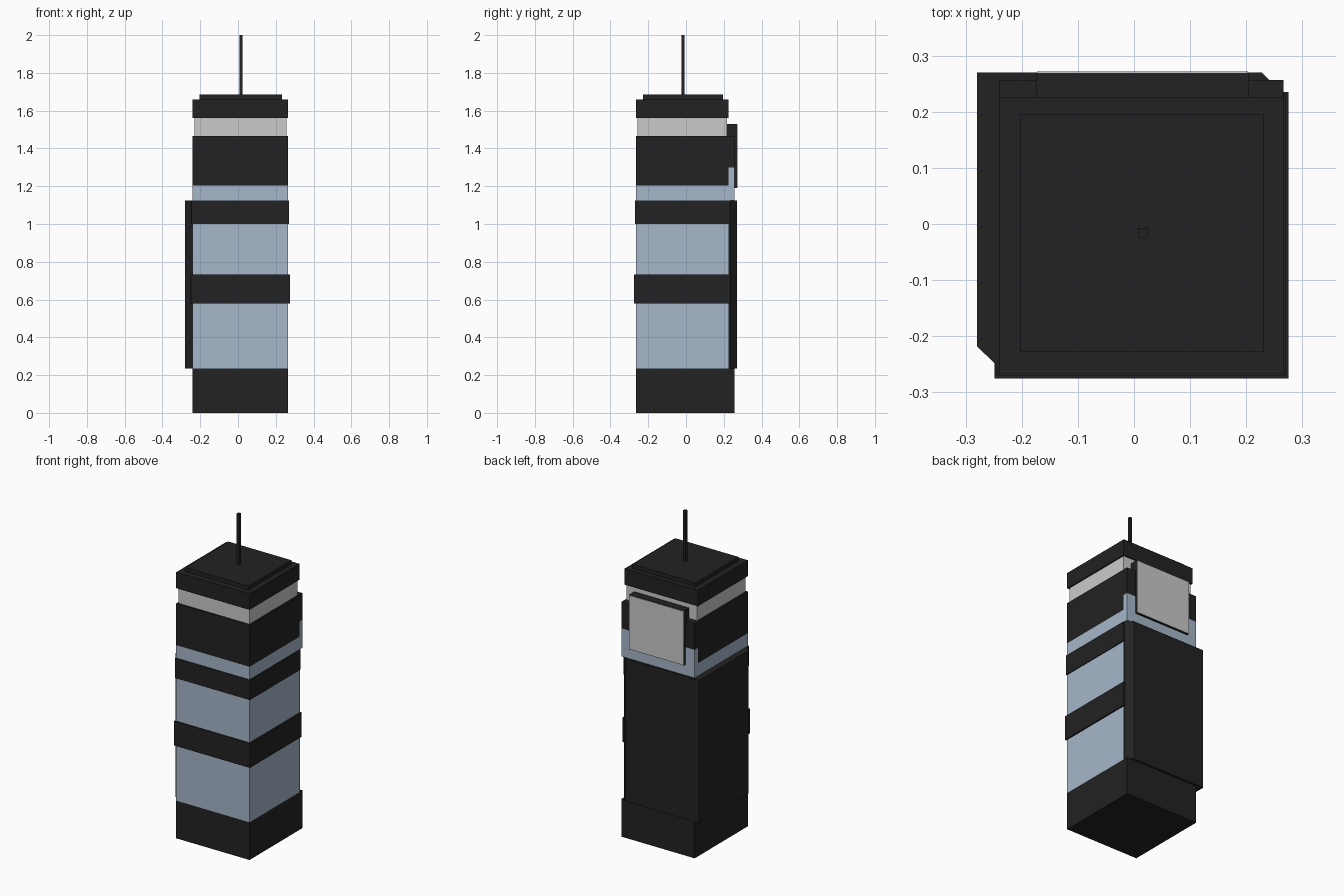
import bpy
import bmesh

cube = bpy.data.objects.get("Cube")
if cube:
    bpy.data.objects.remove(cube, do_unlink=True)


def make_material(name, colour):
    mat = bpy.data.materials.new(name)
    mat.use_nodes = True
    mat.diffuse_color = (*colour, 1)
    mat.node_tree.nodes["Principled BSDF"].inputs["Base Color"].default_value = (*colour, 1)
    return mat


black = make_material("black cladding", (0.016, 0.016, 0.016))
glass = make_material("pale blue glass", (0.38, 0.47, 0.59))
white = make_material("light grey panel", (0.59, 0.59, 0.59))


def prism(name, outline, z0, z1, mat):
    """Extrude a plan outline from z0 up to z1."""
    bm = bmesh.new()
    base = bm.faces.new([bm.verts.new((x, y, z0)) for x, y in outline])
    top = bmesh.ops.extrude_face_region(bm, geom=[base])["geom"]
    verts = [v for v in top if isinstance(v, bmesh.types.BMVert)]
    bmesh.ops.translate(bm, verts=verts, vec=(0, 0, z1 - z0))
    bmesh.ops.recalc_face_normals(bm, faces=bm.faces)
    mesh = bpy.data.meshes.new(name)
    bm.to_mesh(mesh)
    bm.free()
    mesh.materials.append(mat)
    obj = bpy.data.objects.new(name, mesh)
    bpy.context.collection.objects.link(obj)
    return obj


def box(name, x0, x1, y0, y1, z0, z1, mat):
    return prism(name, [(x0, y0), (x1, y0), (x1, y1), (x0, y1)], z0, z1, mat)


# Plan of the main tower
L, R, F, B = -0.24, 0.266, -0.266, 0.226
STRIP = 0.257   # rear bay depth

# Stacked tower storeys
box("base", L, R, F, STRIP, 0, 0.235, black)
box("glass_shaft", L, R, F, B, 0.235, 1.205, glass)
box("upper_block", L, R, F, B, 1.205, 1.465, black)
box("lantern_band", L + 0.01, R - 0.008, F + 0.01, B - 0.008, 1.465, 1.56, white)
box("crown", L, R, F, B, 1.56, 1.66, black)
box("roof_slab", -0.203, 0.232, -0.228, 0.195, 1.66, 1.685, black)
box("antenna", 0.007, 0.024, -0.024, -0.007, 1.685, 2.0, black)

# Projecting belts around the shaft
for name, out, z0, z1 in (("lower_belt", 0.009, 0.58, 0.732), ("upper_belt", 0.005, 1.0, 1.125)):
    box(name, L - out, R + out, F - out, B + out, z0, z1, black)

# Rear bay above the cladding
box("rear_glass_bay", L, R, B, STRIP, 1.125, 1.3, glass)
box("rear_upper_bay", L, R, B, STRIP, 1.3, 1.465, black)

# L-shaped cladding wrapping the rear and right sides, with chamfered ends
cladding = [(-0.28, 0.27), (-0.28, -0.218), (L, -0.256), (L, B), (R, B), (R, 0.232), (0.228, 0.27)]
prism("corner_cladding", cladding, 0.235, 1.125, black)

# Rear sign board with a light face
box("sign_box", -0.175, 0.205, 0.212, 0.269, 1.19, 1.53, black)
box("sign_face", -0.173, 0.203, 0.269, 0.272, 1.192, 1.528, white)
